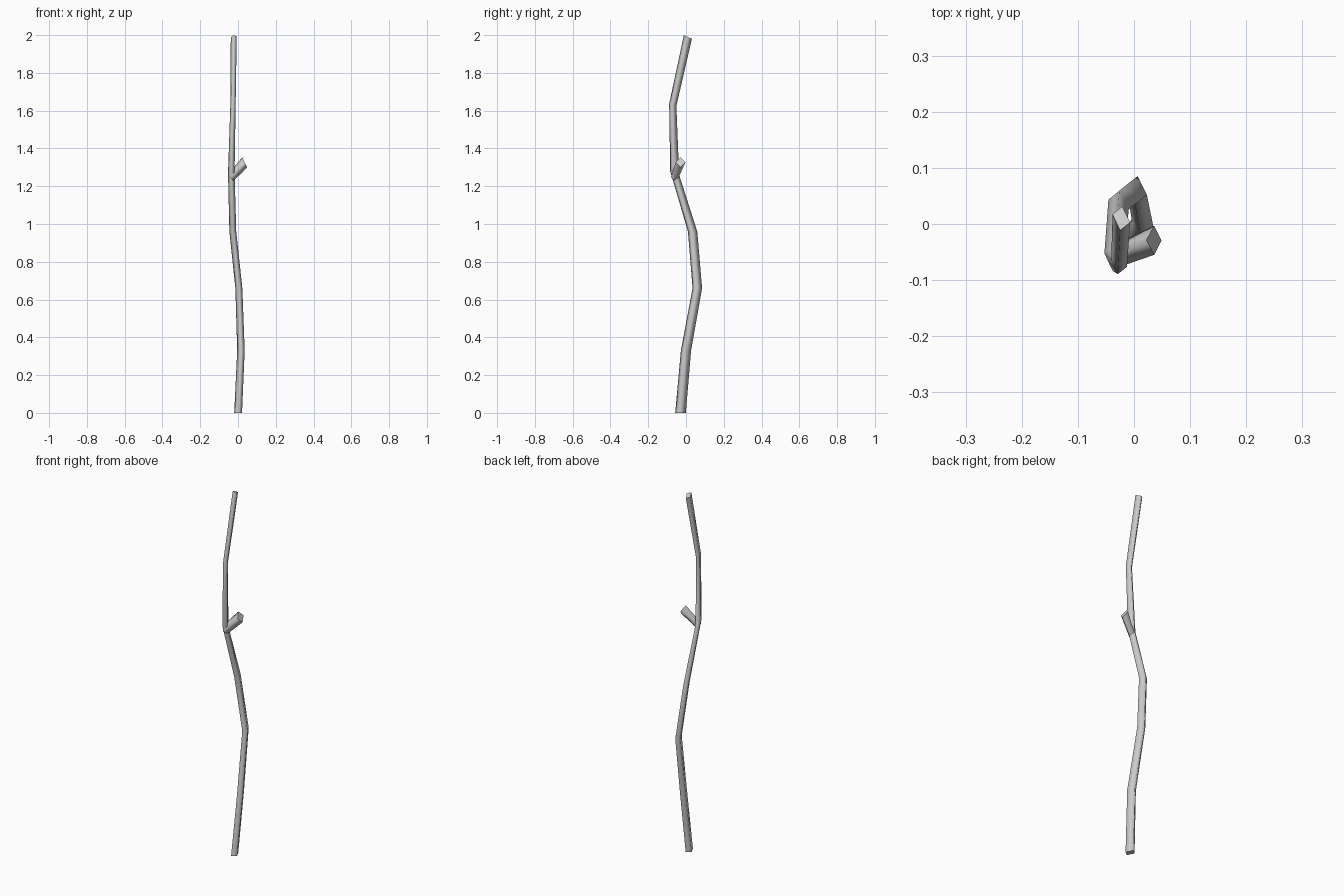
import bpy, bmesh
from mathutils import Vector

if "Cube" in bpy.data.objects:
    bpy.data.objects.remove(bpy.data.objects["Cube"])


def tube(name, rings):
    """Loft four-sided rings, with smooth sides and flat sharp-edged caps."""
    bm = bmesh.new()
    loops = [[bm.verts.new(p) for p in ring] for ring in rings]
    for a, b in zip(loops, loops[1:]):
        for i in range(4):
            j = (i + 1) % 4
            bm.faces.new((a[i], a[j], b[j], b[i])).smooth = True
    for cap in (loops[0], loops[-1]):
        face = bm.faces.new(cap)
        for edge in face.edges:
            edge.smooth = False
    bmesh.ops.recalc_face_normals(bm, faces=bm.faces)
    mesh = bpy.data.meshes.new(name)
    bm.to_mesh(mesh)
    bm.free()
    obj = bpy.data.objects.new(name, mesh)
    bpy.context.collection.objects.link(obj)
    return obj


# Main stick: x, y, z, section scale, tilt along y
section = [(-0.016, 0.0075), (-0.002, -0.0225), (0.017, -0.0075), (0.002, 0.0225)]
path = [
    (0.000, -0.029, 0.00, 1.25, 0.0),
    (0.015, 0.000, 0.33, 1.20, 0.0),
    (0.004, 0.060, 0.66, 1.12, 0.0),
    (-0.028, 0.035, 0.96, 1.10, 0.0),
    (-0.036, -0.060, 1.27, 1.05, -0.4),
    (-0.027, -0.070, 1.63, 0.85, -0.3),
    (-0.023, 0.010, 1.99, 0.95, -0.44),
]
stick = [[(x + s * ox, y + s * oy, z + tilt * s * oy) for ox, oy in section]
         for x, y, z, s, tilt in path]
tube("main_stick", stick)

# Short broken twig, its base buried in the stick
twig_section = [Vector(p) for p in
                ((-0.014, 0, 0.027), (0, 0.026, 0), (0.013, 0, -0.026), (0, -0.026, 0))]
twig = [[Vector(c) + s * p for p in twig_section]
        for c, s in (((-0.036, -0.059, 1.247), 0.8), ((0.036, -0.029, 1.326), 1.0))]
tube("broken_twig", twig)
